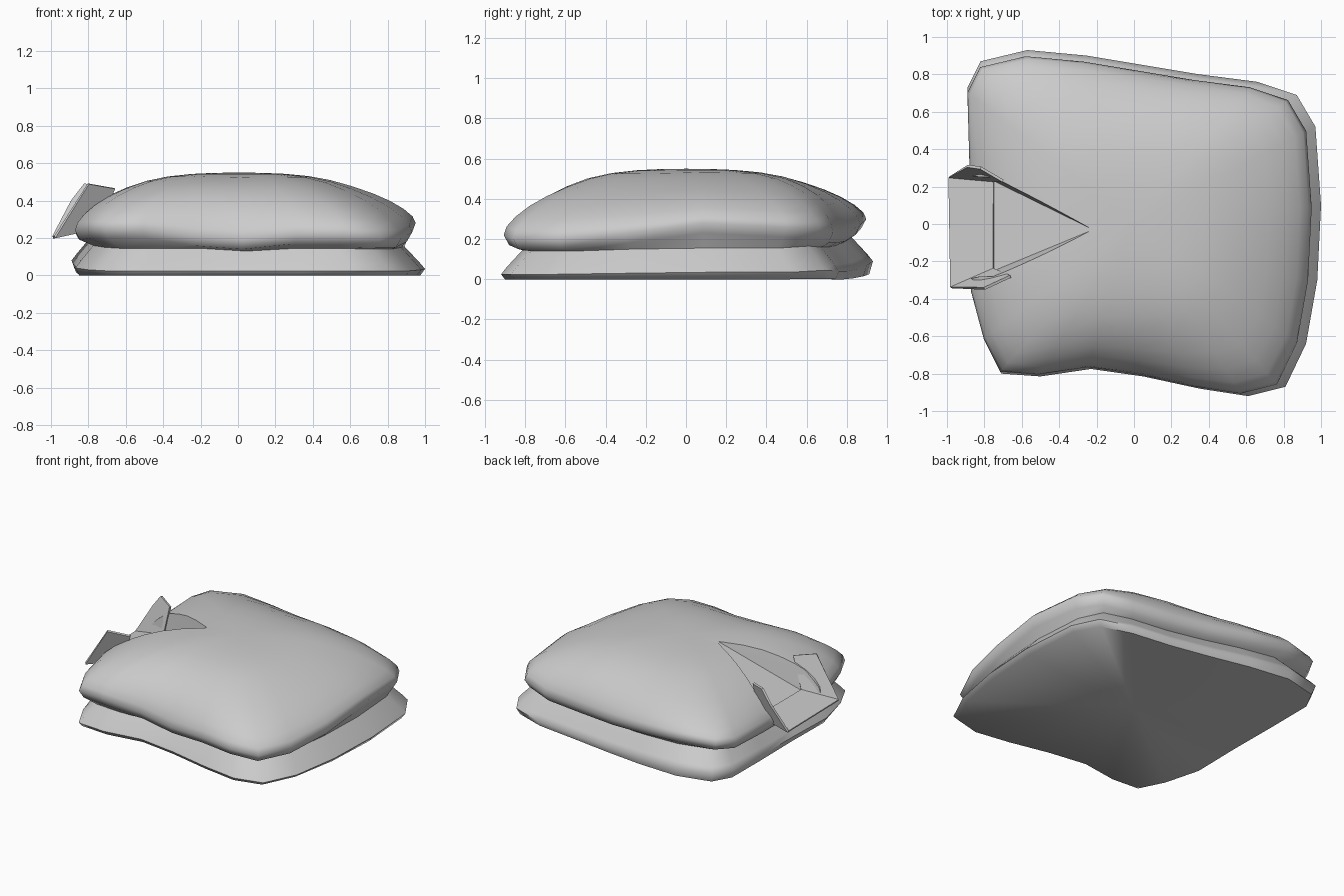
import bpy, bmesh, math

if "Cube" in bpy.data.objects:
    bpy.data.objects.remove(bpy.data.objects["Cube"])

# Outline of the padded bag: x, y, lower edge height, upper seam height
OUTLINE = [
    (1.0, 0.1, .035, .28), (0.97, 0.52, .035, .26), (0.87, 0.69, .045, .25), (0.66, 0.76, .04, .23),
    (0.35, 0.80, .04, .23), (0.05, 0.85, .05, .24), (-0.25, 0.90, .07, .27), (-0.57, 0.93, .09, .30),
    (-0.82, 0.87, .09, .29), (-0.89, 0.73, .08, .27), (-0.88, 0.38, .06, .25), (-0.87, 0.0, .05, .24),
    (-0.87, -0.36, .04, .24), (-0.80, -0.62, .03, .25), (-0.71, -0.80, .025, .25), (-0.50, -0.815, .025, .25),
    (-0.23, -0.775, .025, .21), (0.05, -0.815, .025, .19), (0.35, -0.88, .025, .22), (0.61, -0.92, .025, .22),
    (0.81, -0.87, .025, .20), (0.92, -0.64, .025, .20), (0.98, -0.30, .03, .23)]
TOP = 0.55


def add_object(name, verts, faces):
    mesh = bpy.data.meshes.new(name)
    mesh.from_pydata(verts, [], faces)
    bm = bmesh.new()
    bm.from_mesh(mesh)
    bmesh.ops.recalc_face_normals(bm, faces=bm.faces)
    bm.to_mesh(mesh)
    bm.free()
    obj = bpy.data.objects.new(name, mesh)
    bpy.context.collection.objects.link(obj)
    return obj


def smooth(obj, angle):
    bpy.ops.object.select_all(action='DESELECT')
    obj.select_set(True)
    bpy.context.view_layer.objects.active = obj
    bpy.ops.object.shade_smooth_by_angle(angle=math.radians(angle))


def upper(x, y, s):
    """Seam outline scaled by s, blending into a rounded square further in."""
    x, y = x * .974 - .024, y * .975 - .01
    k = min(1, (1 - s) * 2.5)
    q = .9 / (x ** 4 + y ** 4) ** .25
    m = s * (1 - k + k * q)
    return x * m, y * m


# Bag body: base slab, pinched waist, then dome
rings = [[(x * .975, y * .98, max(0, e - .04) * .5) for x, y, e, f in OUTLINE],
         [(x, y, e) for x, y, e, f in OUTLINE],
         [(x * .97, y * .97, e + .035) for x, y, e, f in OUTLINE],
         [(x * .89, y * .885, min(e + .12, f - .06)) for x, y, e, f in OUTLINE],
         [(*upper(x * .97, y * .97, 1), f - .05) for x, y, e, f in OUTLINE]]
for s, h in [(1, 0), (.985, .13), (.94, .28), (.87, .44), (.78, .59), (.67, .73), (.55, .85),
             (.42, .93), (.28, .975), (.14, .995)]:
    rings.append([(*upper(x, y, s), f + (TOP - f) * h) for x, y, e, f in OUTLINE])
n = len(OUTLINE)
verts = [v for r in rings for v in r]
faces = [(k * n + i, k * n + (i + 1) % n, (k + 1) * n + (i + 1) % n, (k + 1) * n + i)
         for k in range(len(rings) - 1) for i in range(n)]
last = (len(rings) - 1) * n
verts += [(0, 0, TOP), (0, 0, 0.005)]
for i in range(n):
    j = (i + 1) % n
    faces += [(last + i, last + j, len(verts) - 2), (j, i, len(verts) - 1)]
body = add_object("padded_body", verts, faces)

# Wedge cutter for the triangular recess that leads to the spout
cv = []
for x, z, w0, w1 in [(-.23, .545, -.035, -.025), (-.75, .245, -.25, .23), (-1.1, .19, -.36, .29)]:
    cv += [(x, w0, z), (x, w1, z)]
for x, w0, w1 in [(-.23, -.035, -.025), (-.75, -.335, .28), (-1.1, -.40, .33)]:
    cv += [(x, w0, .65), (x, w1, .65)]
cf = [(0, 1, 3, 2), (2, 3, 5, 4), (6, 8, 9, 7), (8, 10, 11, 9), (0, 6, 7, 1), (4, 5, 11, 10),
      (0, 2, 8, 6), (2, 4, 10, 8), (1, 7, 9, 3), (3, 9, 11, 5)]
cutter = add_object("recess_cutter", cv, cf)
bpy.context.view_layer.objects.active = body
mod = body.modifiers.new("recess", 'BOOLEAN')
mod.object = cutter
mod.operation = 'DIFFERENCE'
mod.solver = 'EXACT'
bpy.ops.object.modifier_apply(modifier=mod.name)
bpy.data.objects.remove(cutter)
smooth(body, 60)

# Open spout: floor and two flared side walls with a slanted mouth
spout = add_object("open_spout", [
    (-.99, .25, .205), (-.98, -.34, .205), (-.80, -.345, .49), (-.89, .31, .40),
    (-.75, .23, .255), (-.75, -.24, .255), (-.66, -.28, .465), (-.70, .23, .47), (-.82, .30, .49)],
    [(0, 1, 5, 4), (1, 2, 6, 5), (0, 4, 7, 8, 3)])
solid = spout.modifiers.new("thickness", 'SOLIDIFY')
solid.thickness = 0.015
solid.offset = 0
